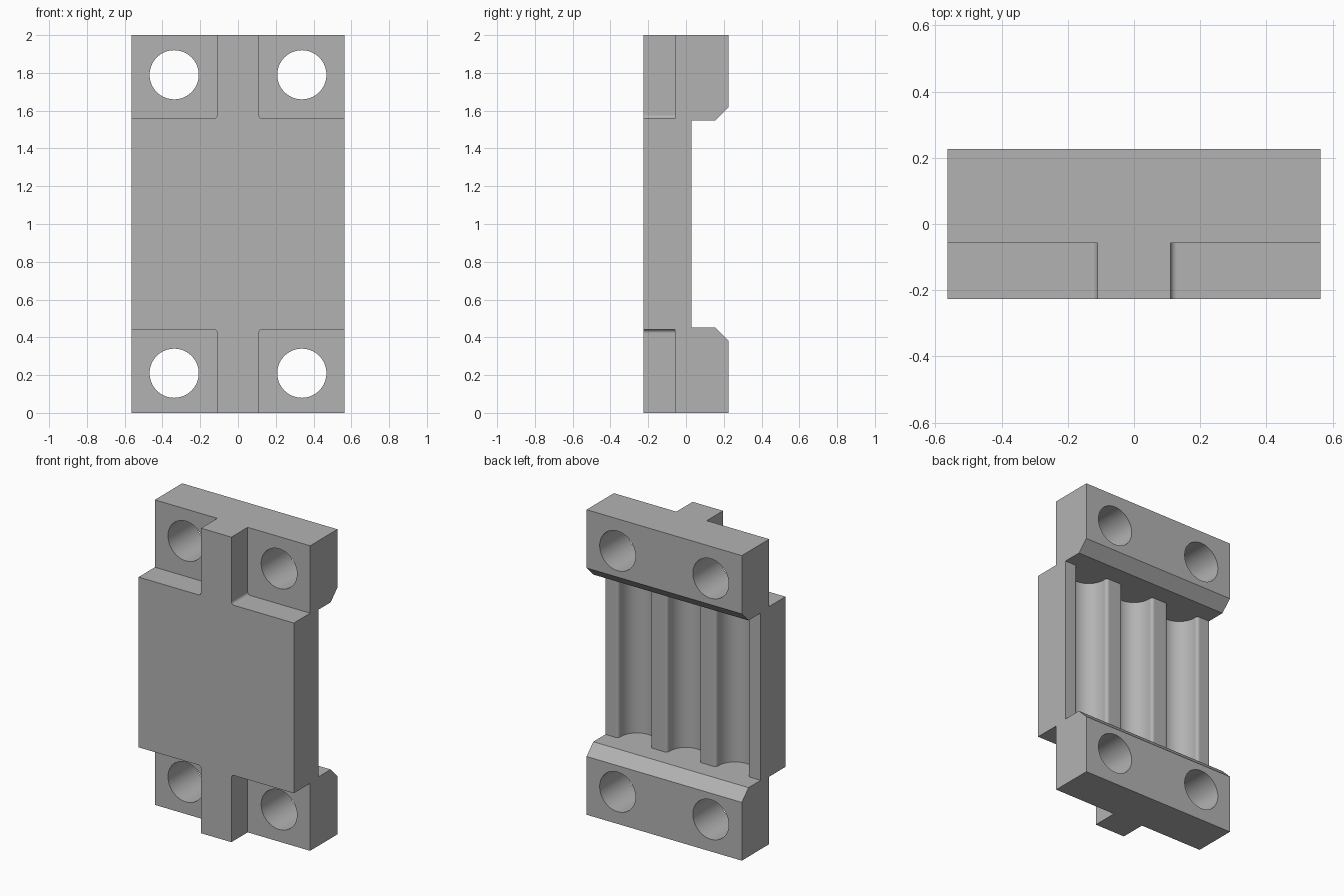
import bpy, bmesh
from math import sin, cos, pi, radians
from mathutils import Vector

if "Cube" in bpy.data.objects:
    bpy.data.objects.remove(bpy.data.objects["Cube"])

HALF_W, HEIGHT = 0.563, 2.0
FRONT, STEP, LAND, BACK = -0.226, -0.057, 0.03, 0.226
LEDGE, CHAMFER = 0.452, 0.07
POCKET_X, POCKET_Z, POCKET_R = 0.11, 0.442, 0.02
HOLE_X, HOLE_Z, HOLE_R = 0.338, 0.21, 0.13
PITCH, GROOVE_R, LIP = 0.355, 0.115, 0.02

grey = bpy.data.materials.new("plain_grey")
grey.use_nodes = True
colour = (0.45, 0.45, 0.45, 1)
grey.diffuse_color = colour
grey.node_tree.nodes["Principled BSDF"].inputs["Base Color"].default_value = colour


def arc(cx, cy, r, start, end, steps):
    angles = [radians(start + (end - start) * i / steps) for i in range(steps + 1)]
    return [(cx + r * cos(a), cy + r * sin(a)) for a in angles]


def prism(name, outline, axis, low, high):
    """Extrude a 2D outline along one axis (0, 1 or 2)."""
    def place(p, d):
        co = list(p)
        co.insert(axis, d)
        return Vector(co)
    bm = bmesh.new()
    face = bm.faces.new([bm.verts.new(place(p, low)) for p in outline])
    out = bmesh.ops.extrude_face_region(bm, geom=[face])
    verts = [v for v in out["geom"] if isinstance(v, bmesh.types.BMVert)]
    shift = Vector((0, 0, 0))
    shift[axis] = high - low
    bmesh.ops.translate(bm, verts=verts, vec=shift)
    bmesh.ops.recalc_face_normals(bm, faces=bm.faces)
    mesh = bpy.data.meshes.new(name)
    bm.to_mesh(mesh)
    bm.free()
    mesh.materials.append(grey)
    obj = bpy.data.objects.new(name, mesh)
    bpy.context.collection.objects.link(obj)
    return obj


# Body: side profile with two chamfered end blocks
lower = [(BACK, 0), (BACK, LEDGE - CHAMFER), (BACK - CHAMFER, LEDGE), (LAND, LEDGE)]
upper = [(y, HEIGHT - z) for y, z in reversed(lower)]
body = prism("clamp_body", [(FRONT, 0)] + lower + upper + [(FRONT, HEIGHT)],
             0, -HALF_W, HALF_W)
cutters = []

# Corner pockets on the front and bolt holes through the end blocks
r = POCKET_R
pocket = [(1, -1), (1, POCKET_Z)]
pocket += arc(POCKET_X + r, POCKET_Z - r, r, 90, 180, 8) + [(POCKET_X, -1)]
hole = arc(HOLE_X, HOLE_Z, HOLE_R, 0, 360, 64)[:-1]
for sx in (1, -1):
    for top in (False, True):
        def mirrored(points):
            return [(sx * x, HEIGHT - z if top else z) for x, z in points]
        cutters.append(prism("pocket_cutter", mirrored(pocket), 1, -1, STEP))
        cutters.append(prism("hole_cutter", mirrored(hole), 1, -1, 1))

# Three round-bottomed grooves with softened lips
lip_x = GROOVE_R + LIP
half = arc(lip_x, LAND - LIP, LIP, 90, 180, 10)
groove = [(lip_x, LAND + 0.05)] + half + arc(0, 0, GROOVE_R, 0, -180, 40)
groove += [(-x, y) for x, y in reversed(half)] + [(-lip_x, LAND + 0.05)]
for i in (-1, 0, 1):
    shape = [(x + i * PITCH, y) for x, y in groove]
    cutters.append(prism("groove_cutter", shape, 2, LEDGE, HEIGHT - LEDGE))

# Cut everything out of the body
bpy.ops.object.select_all(action="DESELECT")
bpy.context.view_layer.objects.active = body
body.select_set(True)
for cutter in cutters:
    cutter.hide_render = True
    mod = body.modifiers.new("cut", "BOOLEAN")
    mod.operation, mod.solver, mod.object = "DIFFERENCE", "EXACT", cutter
    bpy.ops.object.modifier_apply(modifier=mod.name)
    bpy.data.objects.remove(cutter)

# Smooth the rounded areas, keep flat faces crisp
bpy.ops.object.shade_smooth_by_angle(angle=radians(30))
weighted = body.modifiers.new("weighted_normals", "WEIGHTED_NORMAL")
weighted.keep_sharp = True
